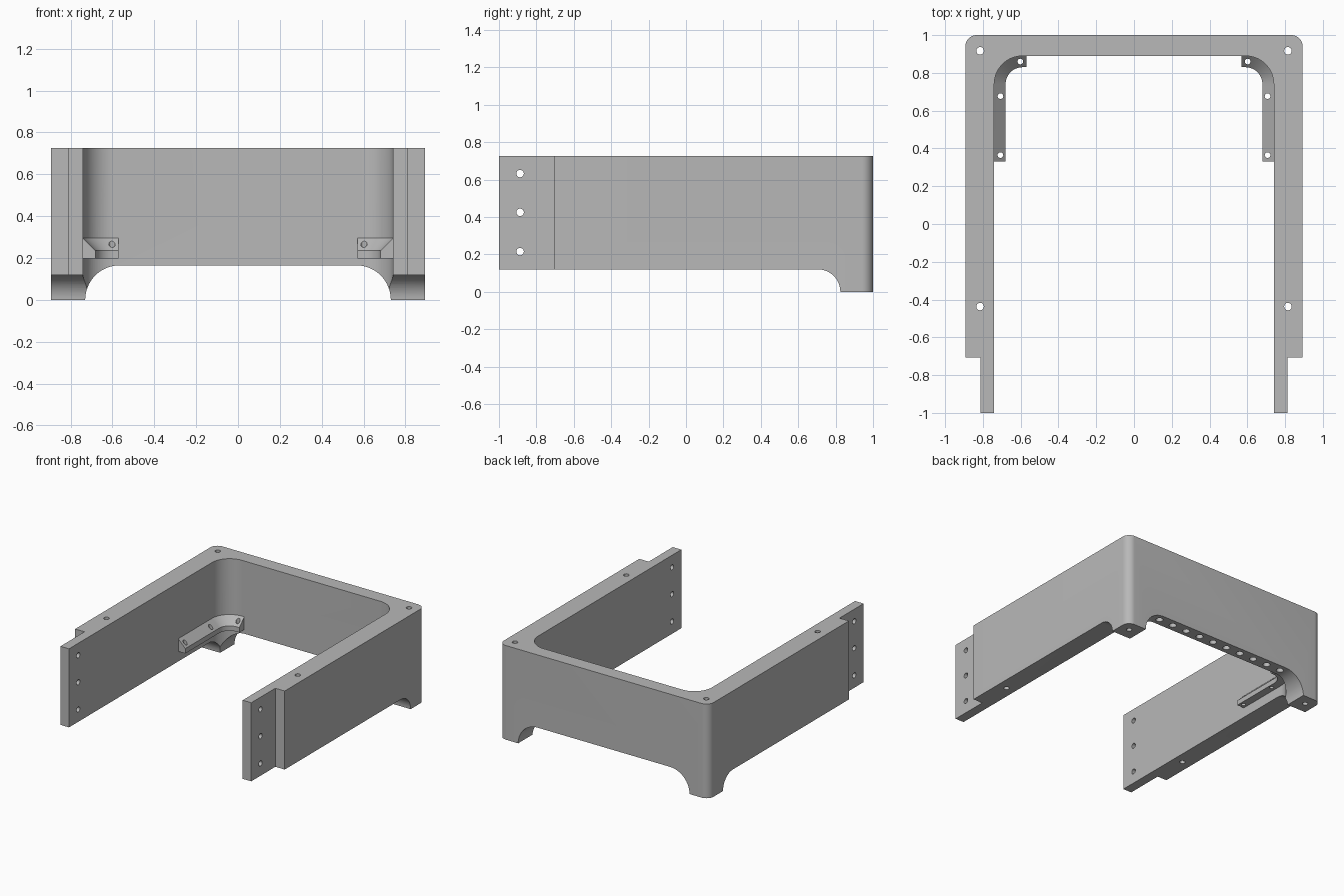
import bpy, bmesh
from math import sin, cos, pi, radians
from mathutils import Vector

if "Cube" in bpy.data.objects:
    bpy.data.objects.remove(bpy.data.objects["Cube"], do_unlink=True)

grey = bpy.data.materials.new("plain grey")
grey.use_nodes = True
grey.diffuse_color = (0.48, 0.48, 0.48, 1)
grey.node_tree.nodes["Principled BSDF"].inputs["Base Color"].default_value = grey.diffuse_color

HEIGHT = 0.725
OUT, IN, STEP = 0.893, 0.74, 0.813       # half widths: outside, inside, end tongue
BACK_IN = 0.89                           # inner face of the back wall
FILLET = 0.15                            # inner corner radius


def arc(cx, cy, r, a0, a1, n=16):
    angles = [radians(a0 + (a1 - a0) * i / n) for i in range(n + 1)]
    return [(cx + r * cos(a), cy + r * sin(a)) for a in angles]


def make_object(name, bm):
    bmesh.ops.recalc_face_normals(bm, faces=bm.faces)
    mesh = bpy.data.meshes.new(name)
    bm.to_mesh(mesh)
    bm.free()
    mesh.materials.append(grey)
    obj = bpy.data.objects.new(name, mesh)
    bpy.context.collection.objects.link(obj)
    return obj


def prism(name, points, axis, lo, hi):
    """Extrude a 2D outline along an axis from lo to hi."""
    def place(p, t):
        return {"X": (t, *p), "Y": (p[0], t, p[1]), "Z": (*p, t)}[axis]
    bm = bmesh.new()
    face = bm.faces.new([bm.verts.new(place(p, lo)) for p in points])
    new = bmesh.ops.extrude_face_region(bm, geom=[face])["geom"]
    shift = Vector(place((0, 0), hi - lo))
    bmesh.ops.translate(bm, vec=shift, verts=[v for v in new if isinstance(v, bmesh.types.BMVert)])
    return make_object(name, bm)


def drill(u, v, r, axis, lo, hi):
    return prism("drill_cutter", arc(u, v, r, 0, 360 - 18, 19), axis, lo, hi)


def select_only(obj):
    bpy.ops.object.select_all(action="DESELECT")
    obj.select_set(True)
    bpy.context.view_layer.objects.active = obj


def cut(obj, cutters):
    for cutter in cutters:
        cutter.hide_render = True
        mod = obj.modifiers.new("cut", "BOOLEAN")
        mod.operation, mod.solver, mod.object = "DIFFERENCE", "EXACT", cutter
        select_only(obj)
        bpy.ops.object.modifier_apply(modifier=mod.name)
        bpy.data.objects.remove(cutter, do_unlink=True)


def smooth(obj):
    select_only(obj)
    bpy.ops.object.shade_smooth_by_angle(angle=radians(30))


# U-shaped frame: right half outline, then its mirror image
half = [(OUT, -0.707)] + arc(OUT - 0.06, 0.94, 0.06, 0, 90, 10)
inner = arc(IN - FILLET, BACK_IN - FILLET, FILLET, 90, 0) + [(IN, -1), (STEP, -1), (STEP, -0.707)]


def flip(points):
    return [(-x, y) for x, y in reversed(points)]


frame = prism("frame", half + flip(half) + flip(inner) + inner, "Z", 0, HEIGHT)

# Undercuts that leave rounded feet at the back corners
side_slot = [(-1.2, -0.1), (0.825, -0.1)] + arc(0.705, 0, 0.12, 0, 90) + [(-1.2, 0.12)]
back_slot = [(0.73, -0.1)] + arc(0.565, 0, 0.165, 0, 90)
cut(frame, [prism("side_cutter", side_slot, "X", -1.1, 1.1),
            prism("back_cutter", back_slot + flip(back_slot), "Y", 0.5, 1.1)])

# Screw holes: vertical ones, tongue ones, and a blind row under the back wall
holes = [drill(s * 0.815, y, 0.02, "Z", -0.1, 0.9) for s in (-1, 1) for y in (-0.437, 0.917)]
holes += [drill(-0.887, z, 0.02, "X", -1, 1) for z in (0.215, 0.425, 0.632)]
holes += [drill((i - 4.5) * 0.124, 0.945, 0.026, "Z", 0.05, 0.27) for i in range(10)]
cut(frame, holes)
smooth(frame)

# Sloped ledges following the inner back corners
section = [(-0.01, 0.197), (0.06, 0.197), (0.06, 0.235), (0, 0.295), (-0.01, 0.295)]


def ledge(name, side):
    cx, cy = IN - FILLET, BACK_IN - FILLET
    path = [(cx, 0.33, 0)] + [(cx, cy, i * pi / 32) for i in range(17)] + [(0.57, cy, pi / 2)]
    bm = bmesh.new()
    rings = []
    for x, y, a in path:
        rings.append([bm.verts.new((side * (x + (FILLET - d) * cos(a)), y + (FILLET - d) * sin(a), z))
                      for d, z in section])
    n = len(section)
    for a, b in zip(rings, rings[1:]):
        for i in range(n):
            j = (i + 1) % n
            bm.faces.new((a[i], a[j], b[j], b[i]))
    bm.faces.new(rings[0])
    bm.faces.new(rings[-1])
    obj = make_object(name, bm)
    cut(obj, [drill(side * x, y, 0.015, "Z", 0.1, 0.4)
              for x, y in ((0.707, 0.365), (0.707, 0.677), (0.602, 0.86))])
    smooth(obj)


ledge("left_ledge", 1)
ledge("right_ledge", -1)
